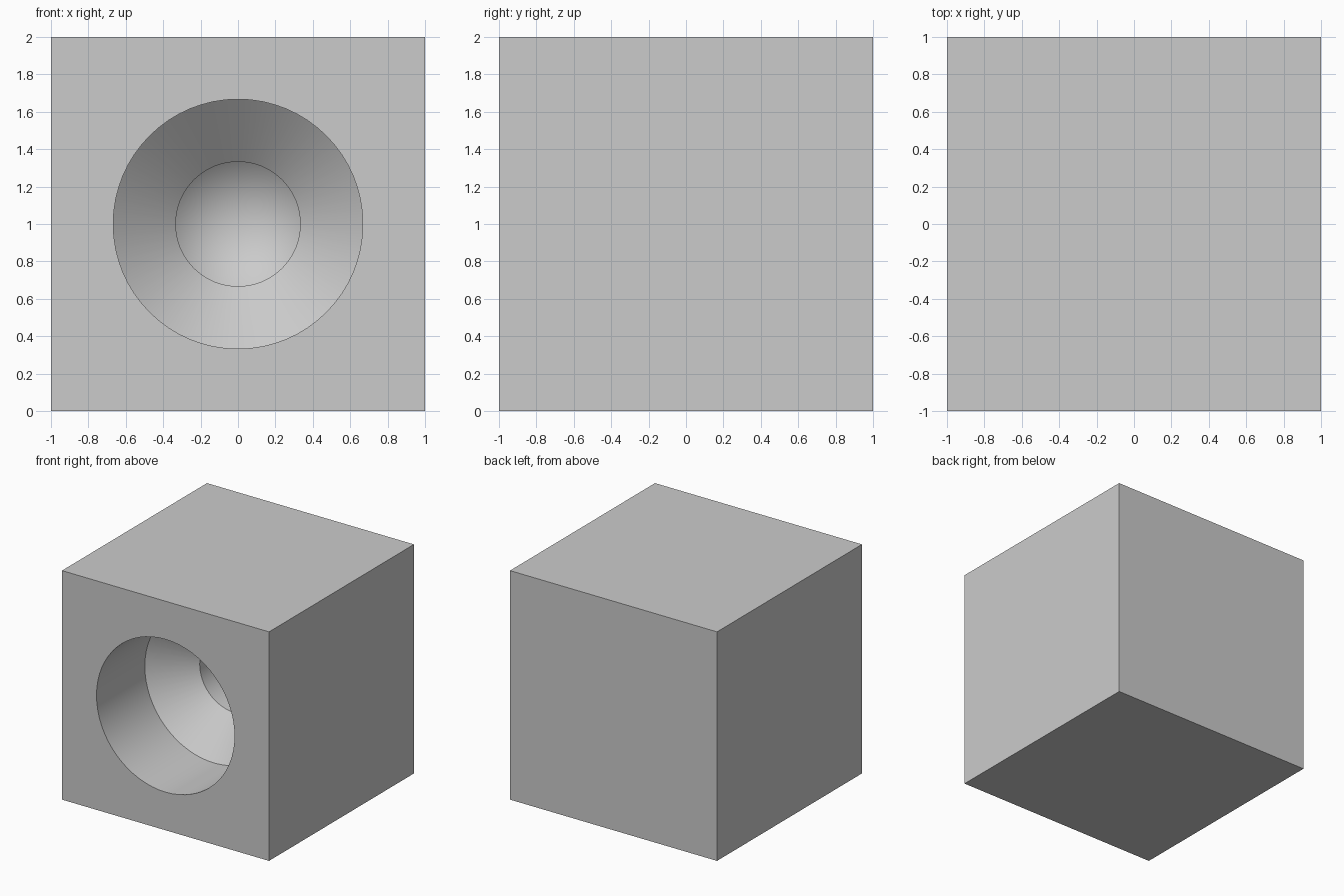
import bpy, bmesh, math

if "Cube" in bpy.data.objects:
    bpy.data.objects.remove(bpy.data.objects["Cube"])

# Solid block
bpy.ops.mesh.primitive_cube_add(size=2, location=(0, 0, 1))
block = bpy.context.object
block.name = "drilled_block"

# Stepped bore cutter: (radius, depth from the front face), revolved about y
profile = [(0.667, -0.2), (0.667, 0.667), (0.333, 0.947), (0.333, 1.333)]
tip_depth = 1.613
sides = 64

bm = bmesh.new()
rings = []
for r, d in profile:
    rings.append([bm.verts.new((r * math.cos(2 * math.pi * i / sides), d - 1,
                                1 + r * math.sin(2 * math.pi * i / sides)))
                  for i in range(sides)])
tip = bm.verts.new((0, tip_depth - 1, 1))
bm.faces.new(rings[0])
for a, b in zip(rings, rings[1:]):
    for i in range(sides):
        j = (i + 1) % sides
        bm.faces.new((a[i], a[j], b[j], b[i]))
for i in range(sides):
    bm.faces.new((rings[-1][i], rings[-1][(i + 1) % sides], tip))
bmesh.ops.recalc_face_normals(bm, faces=bm.faces)
mesh = bpy.data.meshes.new("bore_cutter")
bm.to_mesh(mesh)
bm.free()
cutter = bpy.data.objects.new("bore_cutter", mesh)
bpy.context.collection.objects.link(cutter)
cutter.hide_render = True

# Cut the bore, then drop the cutter
mod = block.modifiers.new("bore", 'BOOLEAN')
mod.operation = 'DIFFERENCE'
mod.solver = 'EXACT'
mod.object = cutter
bpy.context.view_layer.objects.active = block
bpy.ops.object.modifier_apply(modifier=mod.name)
bpy.data.objects.remove(cutter)

# Smooth walls, crisp edges
block.select_set(True)
bpy.ops.object.shade_smooth_by_angle(angle=math.radians(25))
